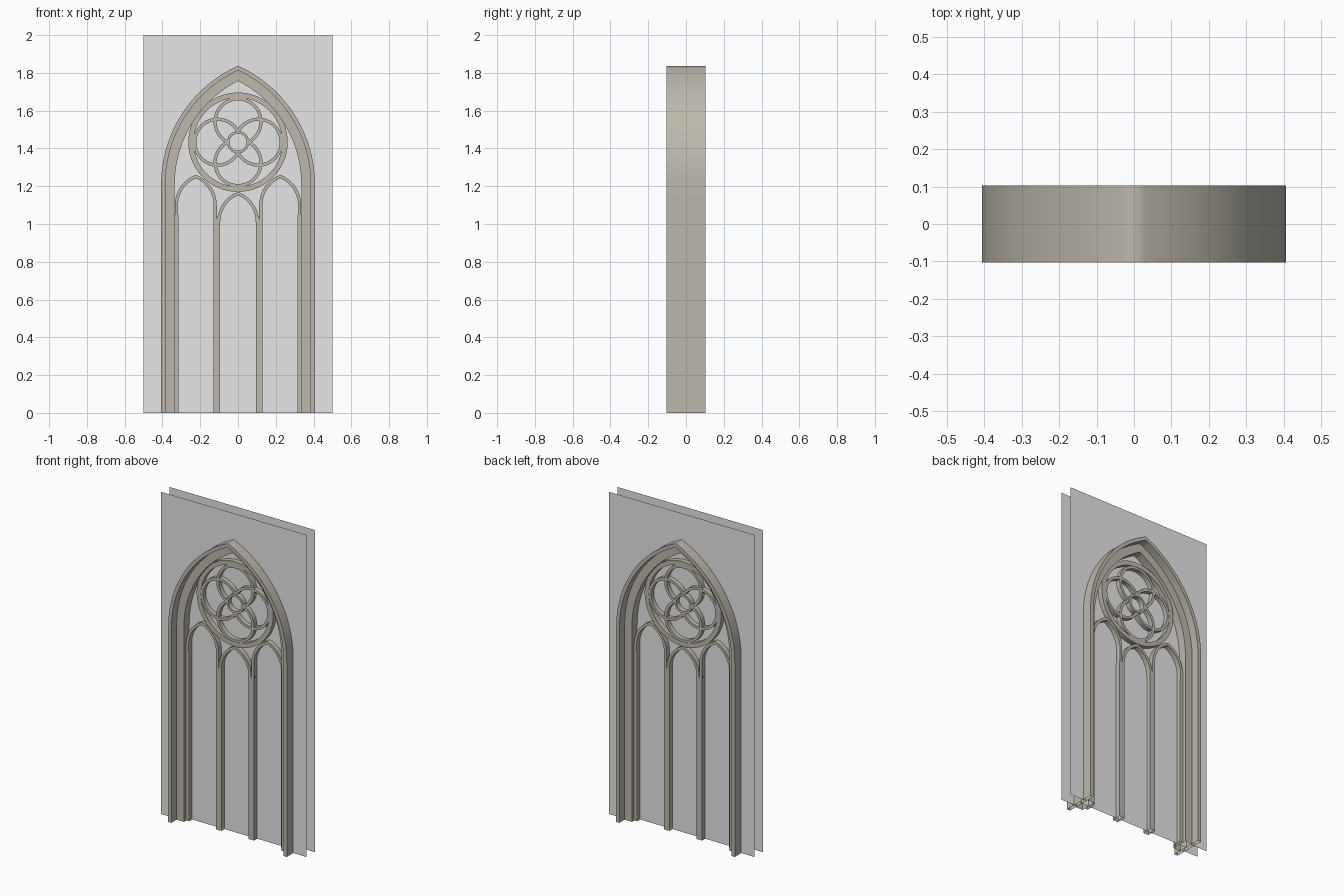
import bpy, bmesh, math

if "Cube" in bpy.data.objects:
    bpy.data.objects.remove(bpy.data.objects["Cube"])

def material(name, rgb):
    m = bpy.data.materials.new(name)
    m.diffuse_color = (*rgb, 1)
    m.use_nodes = True
    m.node_tree.nodes["Principled BSDF"].inputs["Base Color"].default_value = m.diffuse_color
    return m

STONE = material("warm_stone", (0.51, 0.48, 0.42))
PANE = material("pale_grey", (0.8, 0.8, 0.8))

def finish(name, bm, mat, smooth=True):
    me = bpy.data.meshes.new(name)
    bm.to_mesh(me)
    bm.free()
    me.materials.append(mat)
    ob = bpy.data.objects.new(name, me)
    bpy.context.collection.objects.link(ob)
    if smooth:
        bpy.ops.object.select_all(action='DESELECT')
        bpy.context.view_layer.objects.active = ob
        ob.select_set(True)
        bpy.ops.object.shade_smooth_by_angle(angle=math.radians(60))
    return ob

def band(name, outer, inner, depth, closed=False):
    """Strip between two matching (x, z) paths, from y=-depth to y=+depth, open at its ends."""
    bm = bmesh.new()
    rings = [[bm.verts.new((x, y, z)) for (x, z), y in
              ((o, -depth), (o, depth), (i, depth), (i, -depth))]
             for o, i in zip(outer, inner)]
    n = len(rings)
    for k in range(n if closed else n - 1):
        a, b = rings[k], rings[(k + 1) % n]
        for j in range(4):
            bm.faces.new((a[j], a[(j + 1) % 4], b[(j + 1) % 4], b[j]))
    bmesh.ops.recalc_face_normals(bm, faces=bm.faces)
    return finish(name, bm, STONE)

def arch(cx, half, c, spring, foot, n=16):
    """Pointed arch path; arc centres lie c beyond the middle line."""
    r = half + c
    end = math.acos(c / r)
    right = [(r * math.cos(end * k / n) - c, spring + r * math.sin(end * k / n))
             for k in range(n + 1)]
    if foot < spring:
        right.insert(0, (half, foot))
    left = [(-x, z) for x, z in right[:-1]][::-1]
    return [(cx + x, z) for x, z in right + left]

def arc(cx, cz, r, a0, a1, n):
    return [(cx + r * math.cos(a0 + (a1 - a0) * k / n),
             cz + r * math.sin(a0 + (a1 - a0) * k / n)) for k in range(n + 1)]

# Stepped outer frame: two nested pointed arches
for name, o, i, d in (("outer_frame", 0.407, 0.385, 0.103),
                      ("inner_frame", 0.385, 0.335, 0.052)):
    band(name, arch(0, o, 0.28, 1.21, 0, 24), arch(0, i, 0.28, 1.21, 0, 24), d)

# Upright mullions and half mullions against the jambs
for s, side in ((-1, "left"), (1, "right")):
    for name, a, b, top in (("mullion", 0.094, 0.131, 1.01),
                            ("jamb_mullion", 0.315, 0.335, 1.05)):
        band(f"{name}_{side}", [(s * b, 0), (s * b, top)],
             [(s * a, 0), (s * a, top)], 0.03)

# Three lancet heads whose legs meet on the mullions
for name, cx, spring in (("lancet_left", -0.2235, 1.10),
                         ("lancet_middle", 0, 1.01),
                         ("lancet_right", 0.2235, 1.10)):
    band(name, arch(cx, 0.111, 0.06, spring, 1.01),
         arch(cx, 0.094, 0.06, spring, 1.01), 0.03)

# Rose: large ring, centre ring, four overlapping petal circles
CZ = 1.433
for name, o, i in (("rose_ring", 0.263, 0.235), ("rose_centre_ring", 0.059, 0.045)):
    band(name, arc(0, CZ, o, 0, math.tau, 64)[:-1],
         arc(0, CZ, i, 0, math.tau, 64)[:-1], 0.03, True)
off, ro, ri = 0.108, 0.13, 0.113
rm = (ro + ri) / 2
gap = math.acos((0.052 ** 2 - off ** 2 - rm ** 2) / (2 * off * rm))
for k in range(4):
    a = k * math.pi / 2
    px, pz = off * math.cos(a), CZ + off * math.sin(a)
    band(f"rose_petal_{k + 1}", arc(px, pz, ro, a - gap, a + gap, 40),
         arc(px, pz, ri, a - gap, a + gap, 40), 0.028)

# Wall faces with the arched opening, and the glass in the middle
opening = arch(0, 0.39, 0.28, 1.21, 0, 24)
wall = opening[::-1] + [(0.5, 0), (0.5, 2), (-0.5, 2), (-0.5, 0)]
for name, y, path in (("wall_front", -0.04, wall), ("wall_back", 0.04, wall[::-1]),
                      ("glass_pane", 0, opening)):
    bm = bmesh.new()
    bm.faces.new([bm.verts.new((x, y, z)) for x, z in path])
    finish(name, bm, PANE, False)
